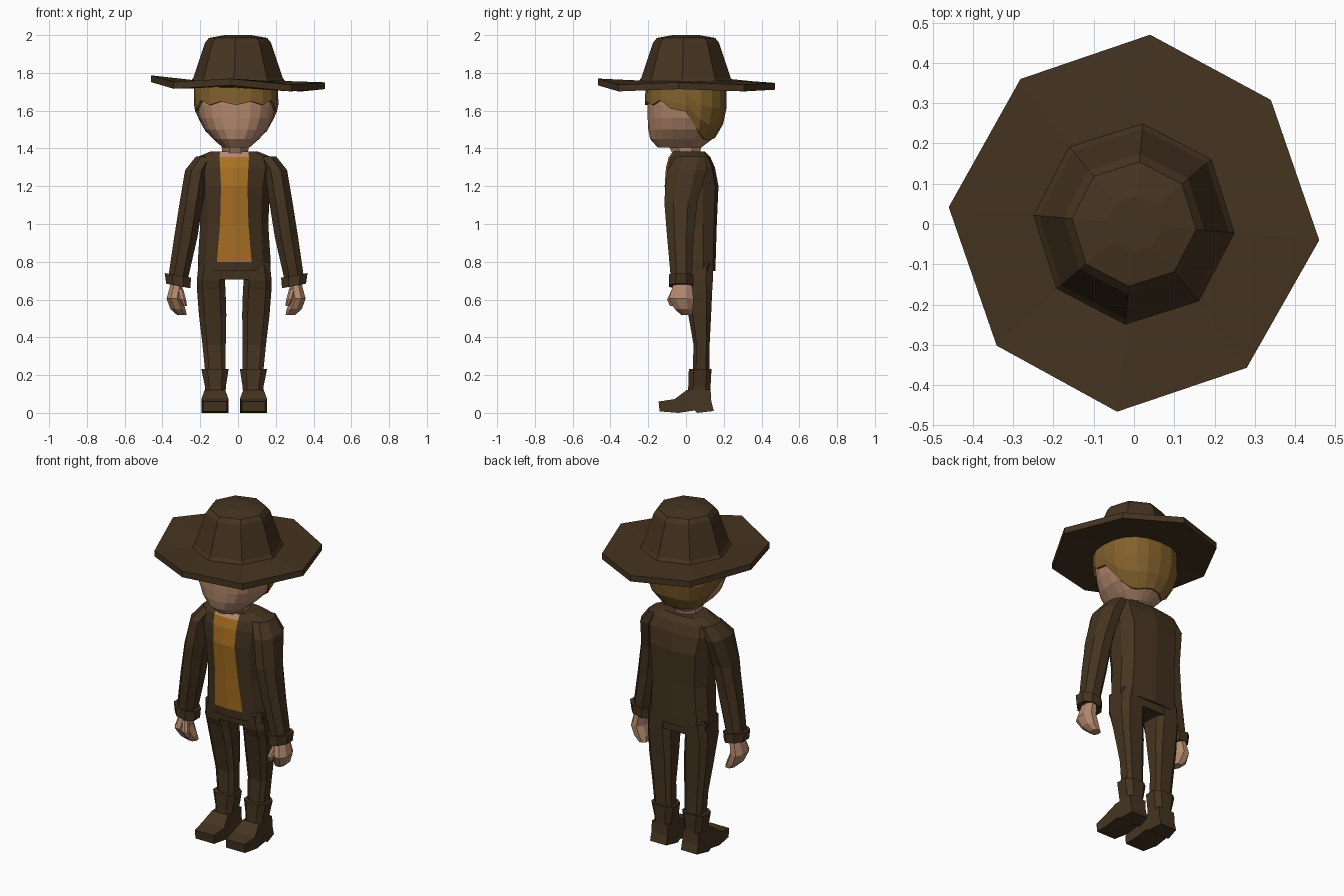
import bpy, bmesh, math


def material(name, rgb):
    m = bpy.data.materials.new(name)
    m.diffuse_color = (*rgb, 1)
    return m


BROWN = material("dark_brown", (0.06, 0.034, 0.0145))
SHIRT = material("ochre", (0.41, 0.17, 0.016))
HAIR = material("golden_brown", (0.225, 0.118, 0.025))
SKIN = material("skin", (0.45, 0.245, 0.15))


def loft(name, rings, mats, cap=True, paint=None):
    """Join equal-length rings of points into a flat-faced skin."""
    bm = bmesh.new()
    rows = [[bm.verts.new(p) for p in r] for r in rings]
    n = len(rows[0])
    for i, (a, b) in enumerate(zip(rows, rows[1:])):
        for k in range(n):
            f = bm.faces.new((a[k], a[(k + 1) % n], b[(k + 1) % n], b[k]))
            if paint:
                f.material_index = paint(i, k)
    if cap:
        bm.faces.new(rows[0][::-1])
        bm.faces.new(rows[-1])
    bmesh.ops.recalc_face_normals(bm, faces=bm.faces)
    me = bpy.data.meshes.new(name)
    bm.to_mesh(me)
    bm.free()
    for m in mats:
        me.materials.append(m)
    ob = bpy.data.objects.new(name, me)
    bpy.context.collection.objects.link(ob)
    return ob


def octa(x0, x1, y0, y1, z, s=1, cx=0.0, tilt=0.0, c=0.28):
    """Chamfered box section between x0..x1 and y0..y1, mirrored by s about cx."""
    mx, my, hx, hy = (x0 + x1) / 2, (y0 + y1) / 2, (x1 - x0) / 2, (y1 - y0) / 2
    k = 1 - 2 * c
    pts = [(k, -1), (1, -k), (1, k), (k, 1), (-k, 1), (-1, k), (-1, -k), (-k, -1)]
    return [(cx + s * (mx + u * hx), my + v * hy, z + tilt * u) for u, v in pts]


def tube(name, sections, mat, s=1, cx=0.0, tilt=0.0, c=0.28):
    return loft(name, [octa(*q, s, cx, tilt, c) for q in sections], [mat])


# Hat: eight-sided warped brim and tapered crown
def circle8(r, z):
    return [(r * math.cos(math.radians(45 * k - 5)),
             r * math.sin(math.radians(45 * k - 5)), z) for k in range(8)]


RIM = [(0.46, -0.04, 1.75), (0.34, 0.308, 1.738), (0.04, 0.47, 1.747), (-0.282, 0.36, 1.755),
       (-0.46, 0.042, 1.787), (-0.341, -0.302, 1.752), (-0.042, -0.466, 1.77),
       (0.28, -0.357, 1.738)]
loft("hat", [circle8(0.2, 1.722), [(x, y, z - 0.036) for x, y, z in RIM], RIM,
             circle8(0.25, 1.757), circle8(0.237, 1.775), circle8(0.175, 1.96),
             circle8(0.155, 1.985), circle8(0.07, 2.0)], [BROWN])

# Head outline by height: z, half width, front y, back y
HEAD = [(1.405, 0.07, -0.15, 0.08), (1.45, 0.122, -0.19, 0.14), (1.50, 0.167, -0.2, 0.175),
        (1.56, 0.195, -0.203, 0.193), (1.63, 0.209, -0.203, 0.203), (1.76, 0.207, -0.2, 0.2)]
N = 20


def head_point(k, z, scale):
    for a, b in zip(HEAD, HEAD[1:]):
        if z <= b[0]:
            break
    t = (z - a[0]) / (b[0] - a[0])
    hx, yf, yb = (a[i] + t * (b[i] - a[i]) for i in (1, 2, 3))
    th = 2 * math.pi * k / N
    sx, cy = math.sin(th), -math.cos(th)
    x = math.copysign(abs(sx) ** 0.85, sx) * hx
    y = math.copysign(abs(cy) ** 0.85, cy) * (yb if cy > 0 else -yf)
    return (x * scale - 0.01, y * scale, z)


loft("head", [[head_point(k, h[0], 1) for k in range(N)] for h in HEAD], [SKIN])

# Hair: shell with a jagged fringe, long at the back
HEM = [1.63, 1.648, 1.63, 1.655, 1.61, 1.595, 1.49, 1.45, 1.445, 1.45, 1.455]
hems = [HEM[min(k, N - k)] for k in range(N)]
shell = [[head_point(k, hems[k], 0.95) for k in range(N)]]
for t in (0, 0.25, 0.55, 1):
    shell.append([head_point(k, hems[k] + t * (1.75 - hems[k]), 1.07) for k in range(N)])
loft("hair", shell, [HAIR], cap=False)

tube("neck", [(-0.075, 0.075, -0.06, 0.08, 1.33), (-0.068, 0.068, -0.075, 0.075, 1.38),
              (-0.075, 0.075, -0.1, 0.085, 1.43)], SKIN, cx=-0.015)

# Jacket with the shirt in its front opening: z, half width, opening, front y, back y
CX = -0.02
TORSO = [(0.75, 0.193, 0.098, -0.055, 0.155), (0.80, 0.193, 0.092, -0.06, 0.157),
         (1.0, 0.18, 0.075, -0.08, 0.163), (1.2, 0.19, 0.07, -0.105, 0.172),
         (1.3, 0.21, 0.075, -0.098, 0.153), (1.355, 0.195, 0.078, -0.083, 0.128),
         (1.384, 0.125, 0.074, -0.062, 0.1)]


def torso_ring(z, hx, w, yf, yb):
    d = yb - yf
    half = [(w, yf), (max(0.78 * hx, w + 0.008), yf + 0.12 * d), (hx, yf + 0.35 * d),
            (hx, yf + 0.7 * d), (0.78 * hx, yb - 0.06 * d)]
    pts = [(0, yf - 0.008)] + half + [(0, yb)] + [(-x, y) for x, y in half[::-1]]
    return [(CX + x, y, z) for x, y in pts]


# Bottom row is jacket, middle rows shirt, top row the bare neckline
loft("jacket_and_shirt", [torso_ring(*q) for q in TORSO], [BROWN, SHIRT, SKIN],
     paint=lambda i, k: (0, 1, 1, 1, 1, 2)[i] if k in (0, 11) else 0)

# Trousers seat
tube("trousers_seat", [(-0.19, 0.19, -0.035, 0.14, 0.705), (-0.185, 0.185, -0.045, 0.145, 0.80)],
     BROWN, cx=CX, c=0.15)

# Side profile of the foot (y, z)
FOOT = [(-0.14, 0.008), (-0.145, 0.06), (-0.06, 0.073), (0.005, 0.122), (0.13, 0.125),
        (0.134, 0.06), (0.147, 0.01), (0.06, 0.0), (0.045, 0.013), (-0.04, 0.0)]


def foot_half_width(y, z):
    return 0.053 if z > 0.08 or y > 0.1 else 0.062 if y < -0.1 else 0.072


for side, s in (("left", 1), ("right", -1)):
    # Leg
    tube(side + "_leg", [(0.045, 0.152, 0.035, 0.123, 0.2), (0.045, 0.168, 0.04, 0.125, 0.36),
                         (0.042, 0.187, 0.012, 0.133, 0.52), (0.046, 0.197, -0.018, 0.139, 0.65),
                         (0.05, 0.198, -0.035, 0.142, 0.70), (0.03, 0.19, -0.04, 0.145, 0.78)],
         BROWN, s, CX, c=0.2)
    # Boot shaft and foot
    tube(side + "_boot_shaft", [(0.046, 0.154, 0.008, 0.13, 0.11), (0.044, 0.155, 0.012, 0.13, 0.14),
                                (0.03, 0.174, 0.015, 0.135, 0.232)], BROWN, s, CX, c=0.22)
    foot = []
    for e in (-1, 1):
        foot.append([(CX + s * 0.102 + e * foot_half_width(y, z), y, z) for y, z in FOOT])
    loft(side + "_boot_foot", foot, [BROWN])
    # Sleeve and turned cuff
    ax = -0.01
    tube(side + "_sleeve", [(0.255, 0.36, -0.08, 0.03, 0.71), (0.205, 0.328, -0.1, 0.04, 0.93),
                            (0.175, 0.298, -0.115, 0.06, 1.12), (0.15, 0.27, -0.1, 0.11, 1.285),
                            (0.11, 0.212, -0.05, 0.105, 1.358)], BROWN, s, ax)
    tube(side + "_cuff", [(0.243, 0.37, -0.09, 0.038, 0.672), (0.238, 0.378, -0.09, 0.04, 0.728)],
         BROWN, s, ax, tilt=0.012, c=0.28)
    # Hand with curled fingers and a thumb
    tube(side + "_hand", [(0.262, 0.312, -0.025, 0.033, 0.518), (0.268, 0.348, -0.06, 0.037, 0.55),
                          (0.29, 0.368, -0.09, 0.04, 0.605), (0.28, 0.345, -0.065, 0.03, 0.69)],
         SKIN, s, ax)
    tube(side + "_thumb", [(0.26, 0.282, -0.085, -0.055, 0.565), (0.265, 0.3, -0.1, -0.055, 0.6),
                           (0.28, 0.315, -0.075, -0.035, 0.655)], SKIN, s, ax)
